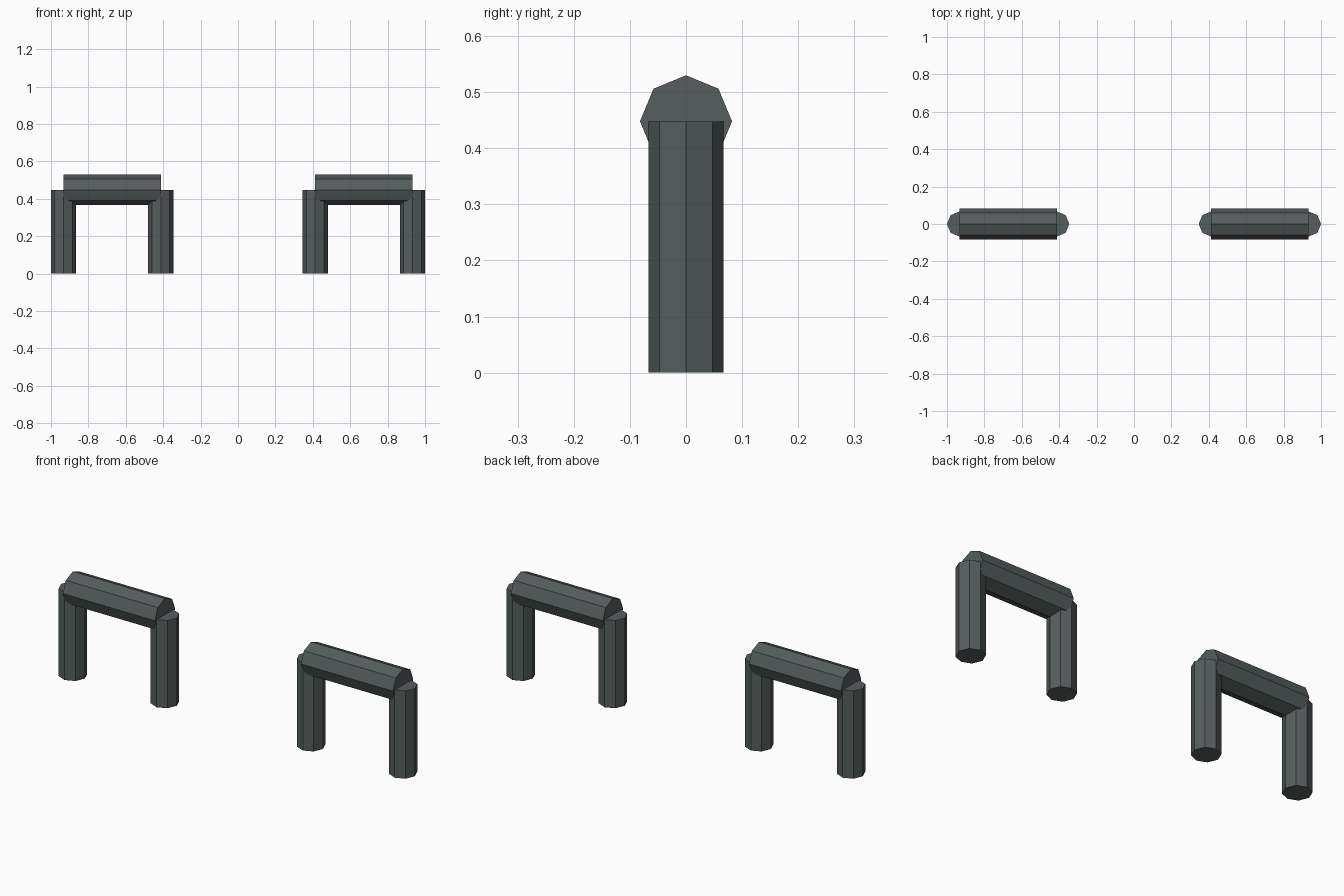
import bpy
from math import pi

if "Cube" in bpy.data.objects:
    bpy.data.objects.remove(bpy.data.objects["Cube"])

metal = bpy.data.materials.new("dark_metal")
metal.diffuse_color = (0.09, 0.11, 0.108, 1)
metal.use_nodes = True
metal.node_tree.nodes["Principled BSDF"].inputs["Base Color"].default_value = metal.diffuse_color

LEG_R, BAR_R, HEIGHT = 0.067, 0.082, 0.448
INNER, OUTER = 0.413, 0.933


def tube(name, radius, length, location, rotation=(0, 0, 0)):
    """Eight-sided capped tube with its corners on the axes."""
    bpy.ops.mesh.primitive_cylinder_add(vertices=8, radius=radius, depth=length,
                                        location=location, rotation=rotation)
    obj = bpy.context.object
    obj.name = name
    obj.data.materials.append(metal)


# Two matching hoops: a pair of legs joined by a thicker crossbar
for side, s in (("left", -1), ("right", 1)):
    tube(f"{side}_outer_leg", LEG_R, HEIGHT, (s * OUTER, 0, HEIGHT / 2))
    tube(f"{side}_inner_leg", LEG_R, HEIGHT, (s * INNER, 0, HEIGHT / 2))
    tube(f"{side}_crossbar", BAR_R, OUTER - INNER,
         (s * (INNER + OUTER) / 2, 0, HEIGHT), (0, pi / 2, 0))
